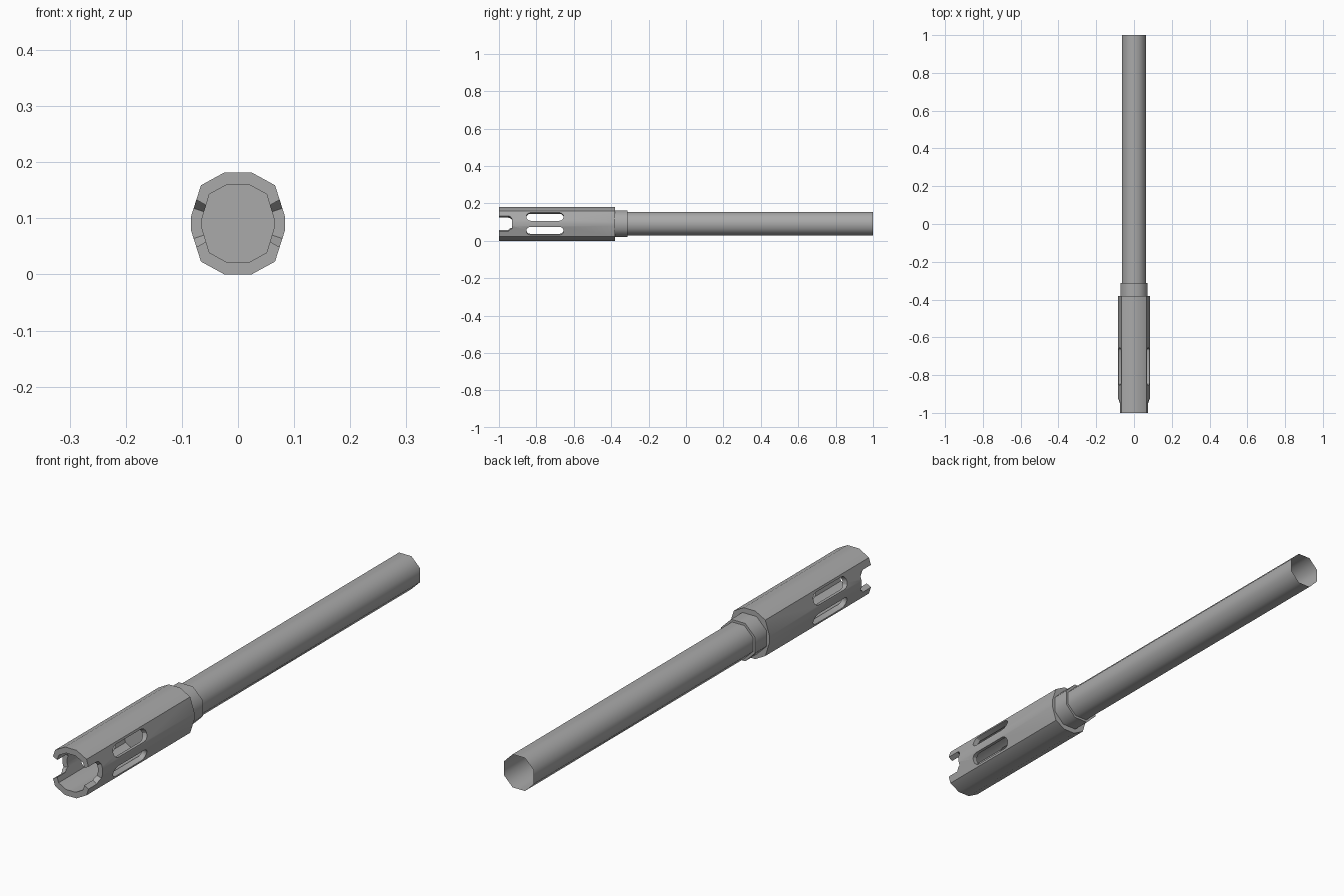
import bpy, bmesh, math

if "Cube" in bpy.data.objects:
    bpy.data.objects.remove(bpy.data.objects["Cube"], do_unlink=True)

CZ = 0.091  # height of the bore axis

steel = bpy.data.materials.new("grey steel")
steel.use_nodes = True
steel.diffuse_color = (0.4, 0.4, 0.4, 1)
steel.node_tree.nodes["Principled BSDF"].inputs["Base Color"].default_value = (0.4, 0.4, 0.4, 1)


def loft(bm, rings, cap_start=True, cap_end=True):
    """Bridge equal-length rings of points, with optional end caps."""
    loops = [[bm.verts.new(p) for p in ring] for ring in rings]
    n = len(loops[0])
    for a, b in zip(loops, loops[1:]):
        for i in range(n):
            j = (i + 1) % n
            bm.faces.new((a[i], a[j], b[j], b[i]))
    if cap_start:
        bm.faces.new(loops[0][::-1])
    if cap_end:
        bm.faces.new(loops[-1])


def finish(name, bm, smooth_angle):
    bmesh.ops.recalc_face_normals(bm, faces=bm.faces)
    mesh = bpy.data.meshes.new(name)
    bm.to_mesh(mesh)
    bm.free()
    obj = bpy.data.objects.new(name, mesh)
    bpy.context.collection.objects.link(obj)
    mesh.materials.append(steel)
    smooth(obj, smooth_angle)
    return obj


def smooth(obj, degrees):
    bpy.ops.object.select_all(action='DESELECT')
    obj.select_set(True)
    bpy.context.view_layer.objects.active = obj
    bpy.ops.object.shade_smooth_by_angle(angle=math.radians(degrees))


def octagon(apothem, y):
    r = apothem / math.cos(math.pi / 8)
    angles = [math.pi / 8 + k * math.pi / 4 for k in range(8)]
    return [(r * math.cos(a), y, CZ + r * math.sin(a)) for a in angles]


def mirrored(quarter, y):
    """Twelve-sided section from its upper right quarter."""
    half = quarter + [(-x, z) for x, z in quarter[::-1]]
    full = half + [(-x, -z) for x, z in half]
    return [(x, y, CZ + z) for x, z in full]


# Muzzle sleeve: thick cup, open to the front
outer = [(0.084, 0.0115), (0.066, 0.068), (0.024, 0.091)]
inner = [(0.064, 0.009), (0.051, 0.052), (0.02, 0.069)]
bm = bmesh.new()
loft(bm, [mirrored(inner, -0.6), mirrored(inner, -1),
          mirrored(outer, -1), mirrored(outer, -0.38)])
sleeve = finish("muzzle_sleeve", bm, 35)

# Cutters: two flared mouth notches and four rounded side slots
bm = bmesh.new()
notch = [(-1.05, -1), (-0.95, -1), (-0.93, -0.6), (-0.93, 0.6), (-0.95, 1), (-1.05, 1)]
R, STEPS = 0.023, 6
slot = []
for end, start in ((-0.677, -math.pi / 2), (-0.831, math.pi / 2)):
    for k in range(STEPS + 1):
        a = start + math.pi * k / STEPS
        slot.append((end + R * math.cos(a), R * math.sin(a)))
tilt = math.radians(17.5)
ct, st = math.cos(tilt), math.sin(tilt)
for sx in (1, -1):
    loft(bm, [[(sx * x, y, CZ + w * 0.57 * x) for y, w in notch] for x in (0.03, 0.12)])
    for sz in (1, -1):
        loft(bm, [[(sx * (0.075 + d * ct - v * st), y, CZ + sz * (0.038 + d * st + v * ct))
                   for y, v in slot] for d in (-0.035, 0.03)])
cutter = finish("sleeve_cutter", bm, 30)
cutter.hide_render = True

cut = sleeve.modifiers.new("openings", 'BOOLEAN')
cut.operation = 'DIFFERENCE'
cut.solver = 'EXACT'
cut.object = cutter
bpy.context.view_layer.objects.active = sleeve
bpy.ops.object.modifier_apply(modifier=cut.name)
bpy.data.objects.remove(cutter, do_unlink=True)
smooth(sleeve, 35)

# Collar behind the sleeve
bm = bmesh.new()
loft(bm, [octagon(0.0715, -0.38), octagon(0.0715, -0.312)])
finish("collar", bm, 50)

# Barrel: thin tube, open at the rear
bm = bmesh.new()
loft(bm, [octagon(0.0625, -0.33), octagon(0.0625, 1)], cap_end=False)
finish("barrel", bm, 50)
